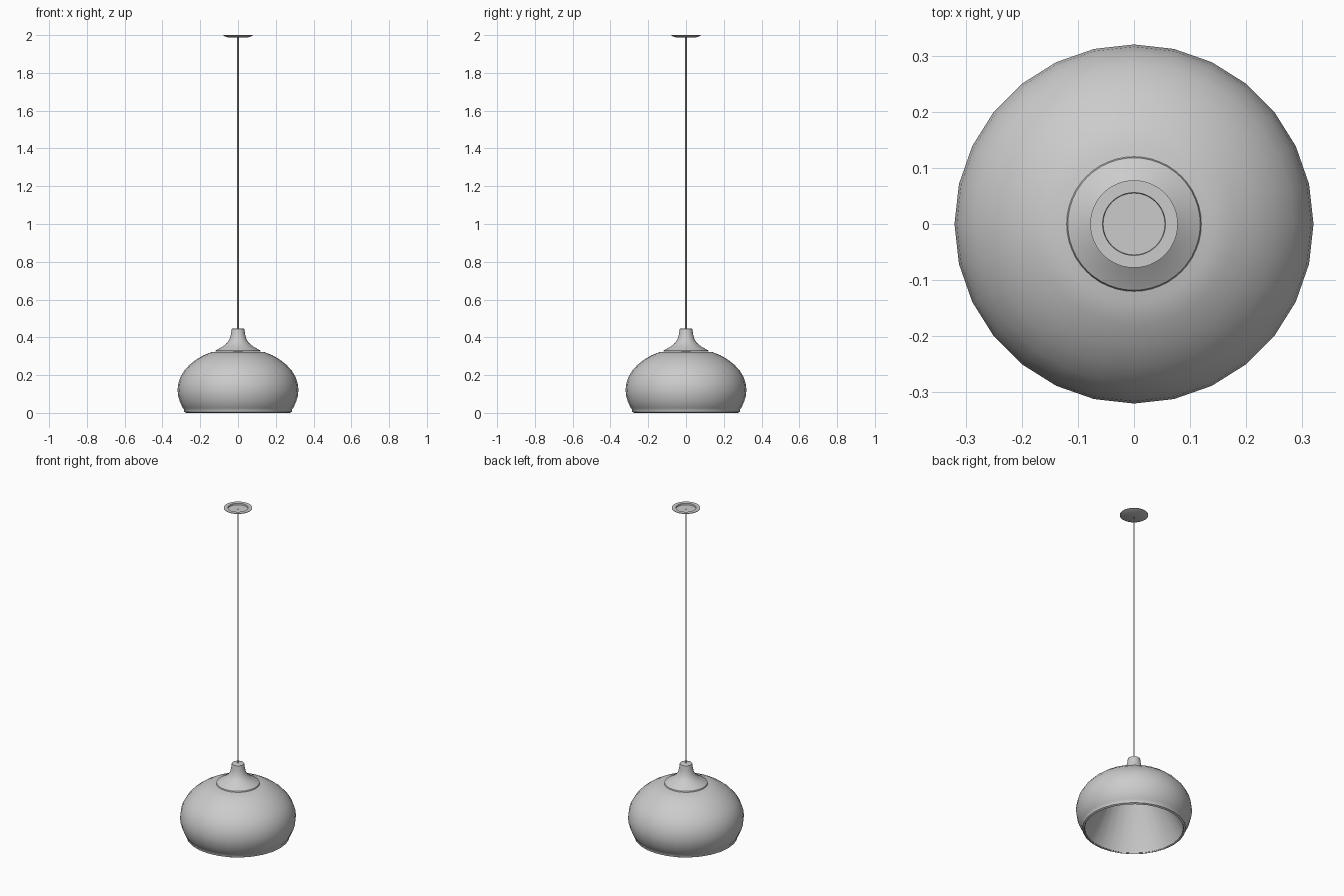
import bpy, bmesh, math

if "Cube" in bpy.data.objects:
    bpy.data.objects.remove(bpy.data.objects["Cube"])


def lathe(name, profile, sides, angle=40):
    """Revolve (radius, z) points around the z axis; r=0 points become poles."""
    bm = bmesh.new()
    rings = []
    for r, z in profile:
        if r == 0:
            rings.append([bm.verts.new((0, 0, z))] * sides)
        else:
            rings.append([bm.verts.new((r * math.cos(2 * math.pi * i / sides),
                                        r * math.sin(2 * math.pi * i / sides), z))
                          for i in range(sides)])
    for a, b in zip(rings, rings[1:]):
        for i in range(sides):
            j = (i + 1) % sides
            loop = list(dict.fromkeys((a[i], a[j], b[j], b[i])))
            if len(loop) > 2:
                bm.faces.new(loop)
    bmesh.ops.recalc_face_normals(bm, faces=bm.faces)
    mesh = bpy.data.meshes.new(name)
    bm.to_mesh(mesh)
    bm.free()
    obj = bpy.data.objects.new(name, mesh)
    bpy.context.collection.objects.link(obj)
    bpy.ops.object.select_all(action='DESELECT')
    bpy.context.view_layer.objects.active = obj
    obj.select_set(True)
    bpy.ops.object.shade_smooth_by_angle(angle=math.radians(angle))
    return obj


# Bulbous shade: rolled rim, rounded outside, conical reflector inside
lathe("shade", [
    (0.272, 0.005), (0.285, 0.005), (0.287, 0.02), (0.292, 0.025),
    (0.308, 0.06), (0.317, 0.09), (0.32, 0.122), (0.316, 0.155),
    (0.305, 0.19), (0.285, 0.223), (0.255, 0.256), (0.22, 0.283),
    (0.18, 0.306), (0.14, 0.322), (0.0, 0.324),
], 28)
lathe("inner_reflector", [
    (0.285, 0.005), (0.275, 0.0), (0.27, 0.02), (0.12, 0.30), (0.0, 0.30),
], 28)

# Flared neck on top of the shade
lathe("neck", [
    (0.0, 0.324), (0.12, 0.324), (0.118, 0.33), (0.08, 0.352), (0.058, 0.37),
    (0.045, 0.39), (0.038, 0.415), (0.034, 0.445), (0.028, 0.447), (0.0, 0.447),
], 48)

# Hanging cord
lathe("cord", [(0.0, 0.44), (0.004, 0.44), (0.004, 1.992), (0.0, 1.992)], 12)

# Ceiling plate: shallow dish with a recessed centre
lathe("ceiling_plate", [
    (0.0, 1.988), (0.055, 1.988), (0.078, 1.997), (0.078, 2.0),
    (0.056, 2.0), (0.055, 1.991), (0.0, 1.991),
], 48)
